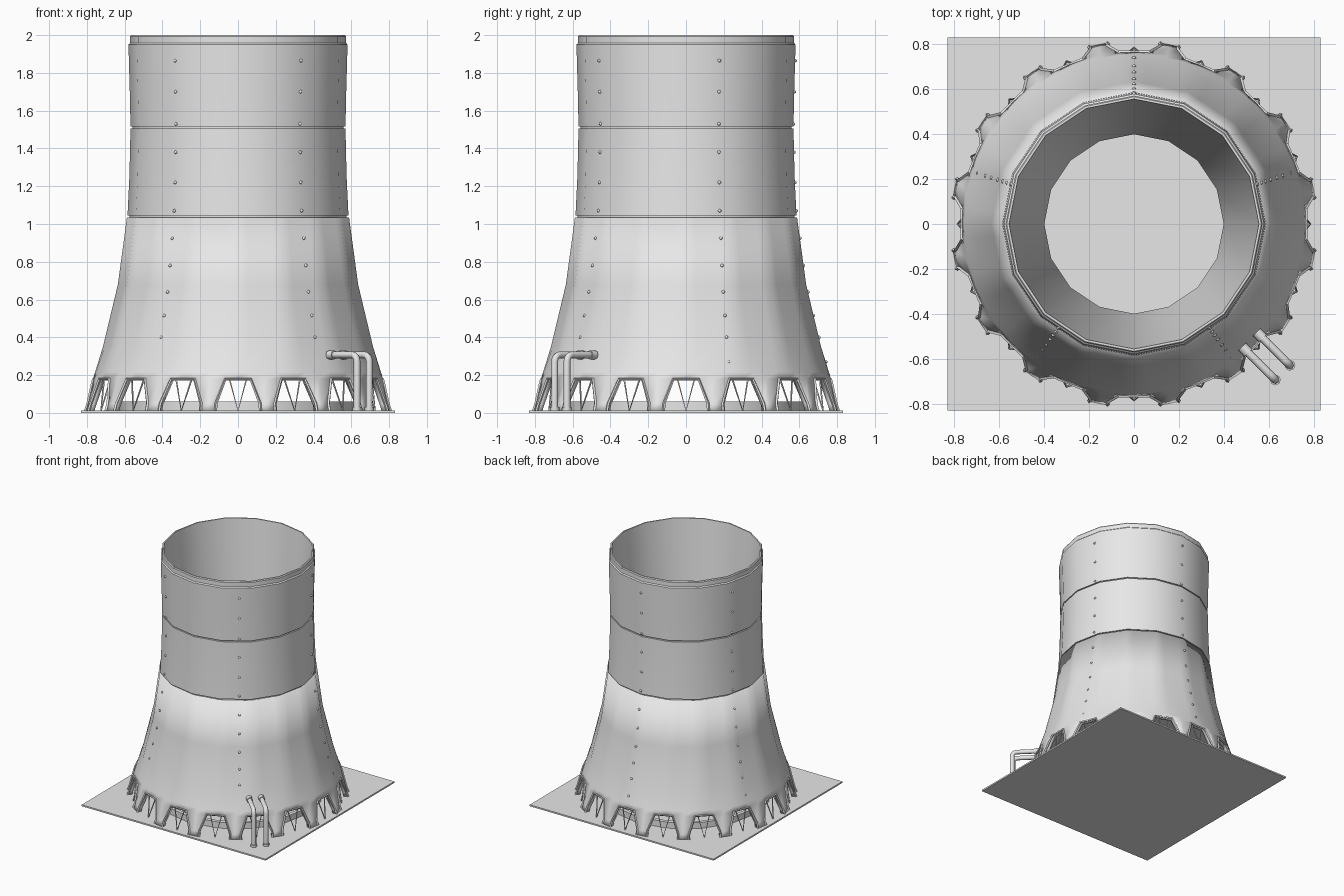
import bpy, bmesh, math
from math import cos, sin, pi, radians
from mathutils import Vector

if "Cube" in bpy.data.objects:
    bpy.data.objects.remove(bpy.data.objects["Cube"])

concrete = bpy.data.materials.new("concrete_grey")
concrete.use_nodes = True
concrete.diffuse_color = (0.8, 0.8, 0.8, 1)
concrete.node_tree.nodes["Principled BSDF"].inputs["Base Color"].default_value = (0.8, 0.8, 0.8, 1)

SIDES = 16
STEP = 2 * pi / SIDES
LEG_HALF, LEG_TOP = radians(2.9), radians(6.25)
# Outer wall: height, radius at the corners, roundness (0 = flat sided, 1 = round)
WALL = [(0.012, 0.815, 1), (0.05, 0.803, 1), (0.18, 0.768, 1), (0.215, 0.757, 0.8),
        (0.35, 0.715, 0.3), (0.68, 0.636, 0), (1.035, 0.588, 0)]
UPPER = [(1.05, 0.585), (1.25, 0.575), (1.5, 0.569), (1.52, 0.569), (1.95, 0.58)]


def finish(obj, angle=30):
    obj.data.materials.append(concrete)
    bpy.ops.object.select_all(action="DESELECT")
    obj.select_set(True)
    bpy.context.view_layer.objects.active = obj
    if obj.type == "MESH":
        bpy.ops.object.shade_smooth_by_angle(angle=radians(angle))
    return obj


def from_bmesh(name, bm, angle=30):
    bmesh.ops.recalc_face_normals(bm, faces=bm.faces)
    mesh = bpy.data.meshes.new(name)
    bm.to_mesh(mesh)
    bm.free()
    obj = bpy.data.objects.new(name, mesh)
    bpy.context.collection.objects.link(obj)
    return finish(obj, angle)


def lathe(name, profile, closed=True):
    bm = bmesh.new()
    rings = [[bm.verts.new((r * cos(i * STEP), r * sin(i * STEP), z)) for i in range(SIDES)]
             for z, r in profile]
    pairs = list(zip(rings, rings[1:])) + ([(rings[-1], rings[0])] if closed else [])
    for a, b in pairs:
        for i in range(SIDES):
            j = (i + 1) % SIDES
            bm.faces.new((a[i], a[j], b[j], b[i]))
    return from_bmesh(name, bm)


def tubes(name, paths, radius, resolution=0):
    curve = bpy.data.curves.new(name, "CURVE")
    curve.dimensions = "3D"
    curve.bevel_depth = radius
    curve.bevel_resolution = resolution
    curve.use_fill_caps = True
    for path in paths:
        spline = curve.splines.new("POLY")
        spline.points.add(len(path) - 1)
        for point, co in zip(spline.points, path):
            point.co = (*co, 1)
            point.radius = 1
        spline.use_smooth = resolution > 0
    obj = bpy.data.objects.new(name, curve)
    bpy.context.collection.objects.link(obj)
    return finish(obj)


def polar(r, a, z):
    return Vector((r * cos(a), r * sin(a), z))


def flat(a):
    # Shrinks the corner radius towards the middle of each flat side
    return cos(STEP / 2) / cos(a % STEP - STEP / 2)


def wall_point(row, a):
    z, r, roundness = WALL[row]
    return polar(r * (roundness + (1 - roundness) * flat(a)), a, z)


def wall_radius(z):
    rows = [(h, r) for h, r, _ in WALL] + UPPER
    for (z0, r0), (z1, r1) in zip(rows, rows[1:]):
        if z <= z1:
            return r0 + (r1 - r0) * (z - z0) / (z1 - z0)
    return rows[-1][1]


# Ground slab
bm = bmesh.new()
bmesh.ops.create_cube(bm, size=1)
for v in bm.verts:
    v.co = (v.co.x * 1.66, v.co.y * 1.66, (v.co.z + 0.5) * 0.012)
from_bmesh("ground_slab", bm)

# Flared lower wall with tapering legs
bm = bmesh.new()
offsets = [-STEP / 2, -LEG_TOP, 0, LEG_TOP]
angles = [(i + 0.5) * STEP + o for i in range(SIDES) for o in offsets]
rings = [[bm.verts.new(wall_point(k, a)) for a in angles] for k in range(2, len(WALL))]
count = len(angles)
for a, b in zip(rings, rings[1:]):
    for i in range(count):
        j = (i + 1) % count
        bm.faces.new((a[i], a[j], b[j], b[i]))
for i in range(SIDES):
    above = rings[0][i * 4 + 1:i * 4 + 4]
    for row in (1, 0):
        below = [bm.verts.new(wall_point(row, (i + 0.5) * STEP + o)) for o in (-LEG_HALF, 0, LEG_HALF)]
        for k in range(2):
            bm.faces.new((below[k], below[k + 1], above[k + 1], above[k]))
        above = below
lower = from_bmesh("lower_wall_and_legs", bm)
solid = lower.modifiers.new("thickness", "SOLIDIFY")
solid.thickness = 0.03
solid.offset = -1

# Upper wall with two seams, top rim and the tapering inner flue
lathe("upper_wall_and_flue", [
    (0.205, 0.73), (0.4, 0.67), (0.7, 0.605), (1.035, 0.565), (1.035, 0.574), (1.045, 0.574),
    (1.045, 0.585), (1.25, 0.575), (1.506, 0.569), (1.506, 0.558), (1.515, 0.558),
    (1.515, 0.569), (1.7, 0.573), (1.95, 0.58), (1.958, 0.572), (1.993, 0.572),
    (2.0, 0.567), (2.0, 0.557), (0.205, 0.4)])

# Low basin wall inside the legs
lathe("basin_wall", [(0.01, 0.63), (0.06, 0.63), (0.06, 0.6), (0.01, 0.6)])

# Raised trim and V braces of the arches
trims, braces = [], []
for i in range(SIDES):
    left, right = (i - 0.5) * STEP, (i + 0.5) * STEP
    side = [(0, LEG_HALF), (1, LEG_HALF), (2, LEG_TOP)]
    trims.append([wall_point(k, left + o) for k, o in side]
                 + [wall_point(k, right - o) for k, o in reversed(side)])
    mid = i * STEP
    foot = polar(0.785, mid, 0.01)
    braces.append([polar(0.75, mid - 0.06, 0.18), foot, polar(0.75, mid + 0.06, 0.18)])
tubes("arch_trim", trims, 0.008)
tubes("arch_braces", braces, 0.005)

# Five columns of studs
bm = bmesh.new()
for c in range(5):
    a = pi / 2 + c * 2 * pi / 5
    for z in (0.27, 0.4, 0.515, 0.64, 0.78, 0.925, 1.07, 1.22, 1.38, 1.53, 1.7, 1.865):
        ball = bmesh.ops.create_icosphere(bm, subdivisions=1, radius=0.01)
        bmesh.ops.translate(bm, verts=ball["verts"], vec=polar(wall_radius(z) * flat(a), a, z))
from_bmesh("wall_studs", bm, 60)

# Two bent pipes with collars at the wall and at the ground
pipes, collars = [], []
out = Vector((1, -1, 0)).normalized()
up = Vector((0, 0, 1))
for x, y in ((0.63, -0.695), (0.695, -0.63)):
    base = Vector((x, y, 0.01))
    corner = Vector((x, y, 0.307))
    inner = corner - out * 0.21
    bend = [corner - (out + up) * 0.035 + (out * cos(t) + up * sin(t)) * 0.035
            for t in (0, pi / 8, pi / 4, 3 * pi / 8, pi / 2)]
    pipes.append([base] + bend + [inner])
    collars += [[base, base + up * 0.02], [inner, inner + out * 0.04]]
tubes("pipes", pipes, 0.018, 2)
tubes("pipe_collars", collars, 0.024, 2)
